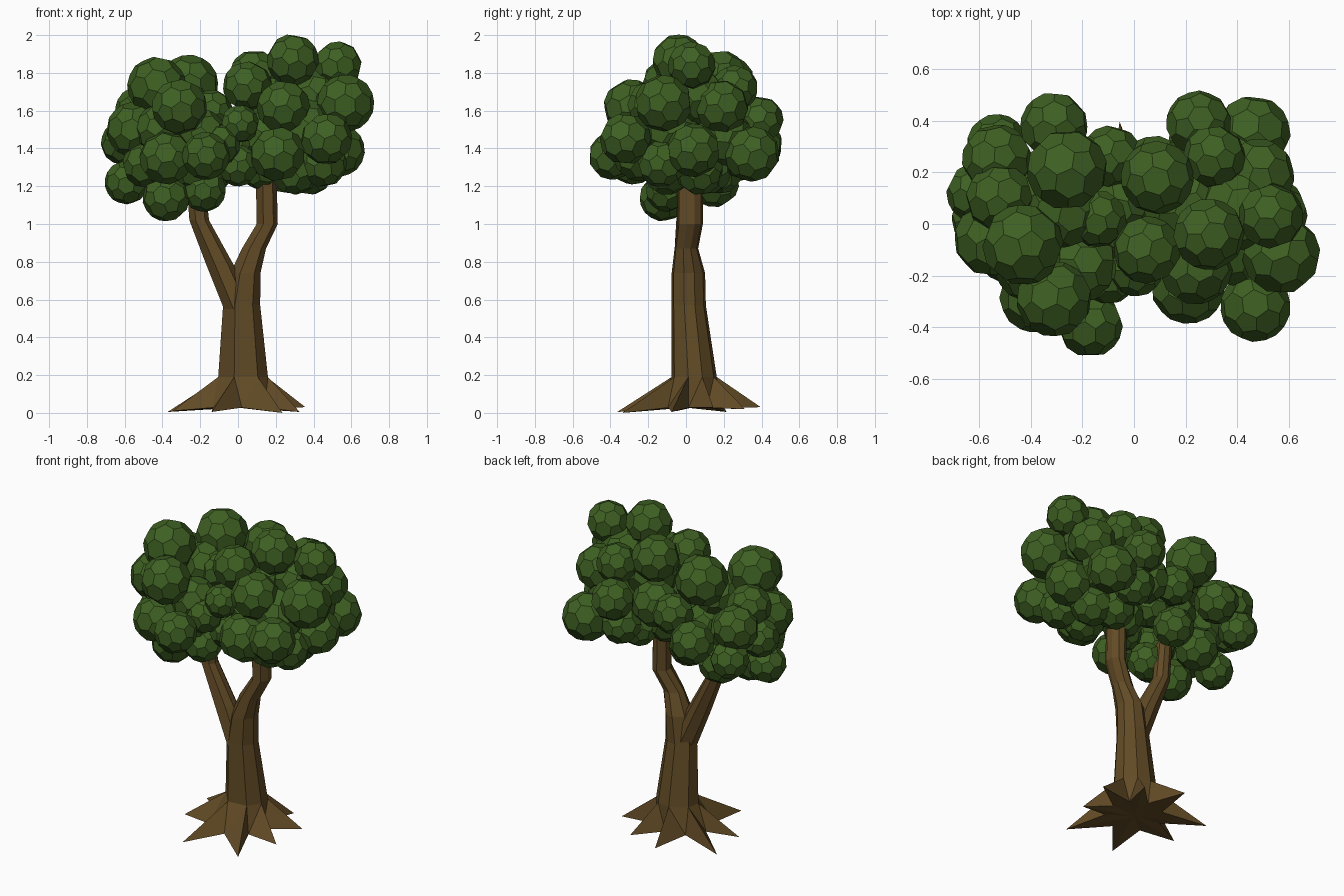
import bpy, bmesh, math, random
from mathutils import Vector, Euler

random.seed(4)


def material(name, rgb):
    m = bpy.data.materials.new(name)
    m.diffuse_color = (*rgb, 1)
    return m


bark = material("bark brown", (0.122, 0.07, 0.019))
leaf = material("leaf green", (0.048, 0.116, 0.016))


def finish(bm, name, mat):
    bmesh.ops.recalc_face_normals(bm, faces=bm.faces)
    me = bpy.data.meshes.new(name)
    bm.to_mesh(me)
    bm.free()
    me.materials.append(mat)
    ob = bpy.data.objects.new(name, me)
    bpy.context.collection.objects.link(ob)


# the eight roots: direction (shared by every bark ring), length, tip height
ROOTS = [(-111, 0.39, 0.005), (-55, 0.41, 0.0), (-13, 0.335, 0.005), (22, 0.385, 0.03),
         (60, 0.36, 0.02), (98, 0.4, 0.03), (150, 0.43, 0.005), (188, 0.35, 0.01)]
ANGLES = [math.radians(a) for a, _, _ in ROOTS]


def tube(bm, rings):
    """Loft eight-sided rings (x, y, z, rx, ry); returns the first ring."""
    loops = [[bm.verts.new((x + rx * math.cos(a), y + ry * math.sin(a), z)) for a in ANGLES]
             for x, y, z, rx, ry in rings]
    for lo, hi in zip(loops, loops[1:]):
        for i in range(8):
            j = (i + 1) % 8
            bm.faces.new((lo[i], lo[j], hi[j], hi[i]))
    bm.faces.new(loops[-1])
    return loops[0]


# trunk bending into the right branch
bm = bmesh.new()
base = tube(bm, [(0.028, 0.04, 0.19, 0.134, 0.124), (0.02, 0.012, 0.57, 0.1, 0.094),
                 (0.04, 0.01, 0.74, 0.081, 0.092), (0.085, 0.0, 0.87, 0.065, 0.065),
                 (0.155, 0.02, 1.0, 0.057, 0.07), (0.147, 0.02, 1.4, 0.055, 0.068)])
# star of pointed roots
star = []
for i, (_, r, h) in enumerate(ROOTS):
    a = ANGLES[i]
    b = ANGLES[(i + 1) % 8] + (2 * math.pi if i == 7 else 0)
    mid = (a + b) / 2
    star.append(bm.verts.new((r * math.cos(a), r * math.sin(a), h)))
    star.append(bm.verts.new((0.17 * math.cos(mid), 0.17 * math.sin(mid), 0.028)))
centre = bm.verts.new((0, 0, 0.028))
for i in range(8):
    tip, valley, nxt = star[2 * i], star[2 * i + 1], star[(2 * i + 2) % 16]
    j = (i + 1) % 8
    bm.faces.new((base[i], tip, valley))
    bm.faces.new((base[i], valley, base[j]))
    bm.faces.new((base[j], valley, nxt))
    bm.faces.new((centre, valley, tip))
    bm.faces.new((centre, nxt, valley))
finish(bm, "trunk_and_roots", bark)

# left branch, starting inside the trunk
bm = bmesh.new()
bm.faces.new(tube(bm, [(0.005, 0.005, 0.55, 0.08, 0.085), (-0.093, 0.0, 0.78, 0.074, 0.07),
                       (-0.205, 0.0, 1.02, 0.053, 0.055), (-0.235, 0.0, 1.35, 0.047, 0.047)]))
finish(bm, "left_branch", bark)

# faceted leaf ball: pentagons and hexagons, an icosahedron with cut corners
src = bmesh.new()
bmesh.ops.create_icosphere(src, subdivisions=1, radius=1)
CORNERS = [a.co.lerp(b.co, 1 / 3).normalized() for e in src.edges
           for a, b in (e.verts, reversed(e.verts))]
src.free()


def foliage(name, balls):
    out = bpy.data.meshes.new("ball_buffer")
    total = bmesh.new()
    for x, y, z, r in balls:
        bm = bmesh.new()
        rot = Euler([random.uniform(0, 6.28) for _ in range(3)]).to_matrix()
        for c in CORNERS:
            bm.verts.new(rot @ c * (r * 1.015) + Vector((x, y, z)))
        bmesh.ops.convex_hull(bm, input=bm.verts[:])
        bmesh.ops.dissolve_limit(bm, angle_limit=math.radians(5),
                                 verts=bm.verts[:], edges=bm.edges[:])
        bm.to_mesh(out)
        bm.free()
        total.from_mesh(out)
    bpy.data.meshes.remove(out)
    finish(total, name, leaf)


# leaf balls: x, y, z, radius
foliage("left_foliage", [
    (-.26, .21, 1.74, .155), (-.31, .38, 1.42, .13), (-.53, .25, 1.52, .135),
    (-.53, .31, 1.34, .115), (-.61, .12, 1.43, .115), (-.43, -.08, 1.73, .155),
    (-.55, -.06, 1.50, .145), (-.31, -.29, 1.62, .145), (-.17, -.39, 1.36, .125),
    (-.09, .26, 1.50, .12), (-.14, .02, 1.60, .11), (-.20, -.16, 1.47, .14),
    (-.38, -.28, 1.35, .14), (-.59, .02, 1.22, .115), (-.38, -.12, 1.14, .125),
    (-.18, -.10, 1.18, .115), (-.35, .15, 1.22, .13), (-.52, .10, 1.60, .13),
    (-.15, .18, 1.28, .12),
    # inner fill
    (-.42, .08, 1.42, .16), (-.24, -.10, 1.31, .13), (-.27, .05, 1.60, .14),
    (-.40, -.16, 1.50, .14), (-.06, .08, 1.43, .13), (-.22, .10, 1.42, .13),
    (-.10, -.20, 1.42, .11), (-.48, -.10, 1.32, .13)])
foliage("right_foliage", [
    (.09, .18, 1.78, .14), (.25, .39, 1.55, .125), (.31, .26, 1.72, .12),
    (.46, .35, 1.37, .145), (.48, .19, 1.62, .14), (.53, .03, 1.84, .125),
    (.29, -.04, 1.867, .137), (.05, -.10, 1.73, .13), (.57, -.12, 1.64, .15),
    (.47, -.32, 1.45, .135), (.21, -.24, 1.37, .145), (.24, -.17, 1.62, .14),
    (.01, -.18, 1.53, .10), (0, -.10, 1.31, .11), (.45, -.13, 1.32, .125),
    (.53, .04, 1.39, .14), (.38, .07, 1.28, .125), (.25, .12, 1.28, .12),
    (.08, .20, 1.50, .14), (.25, .30, 1.36, .12), (.12, .02, 1.32, .135),
    (.30, -.10, 1.28, .125),
    # inner fill
    (.36, -.08, 1.50, .16), (.20, .06, 1.62, .16), (.38, .20, 1.46, .15),
    (.40, .05, 1.68, .15), (.16, -.06, 1.46, .14)])
